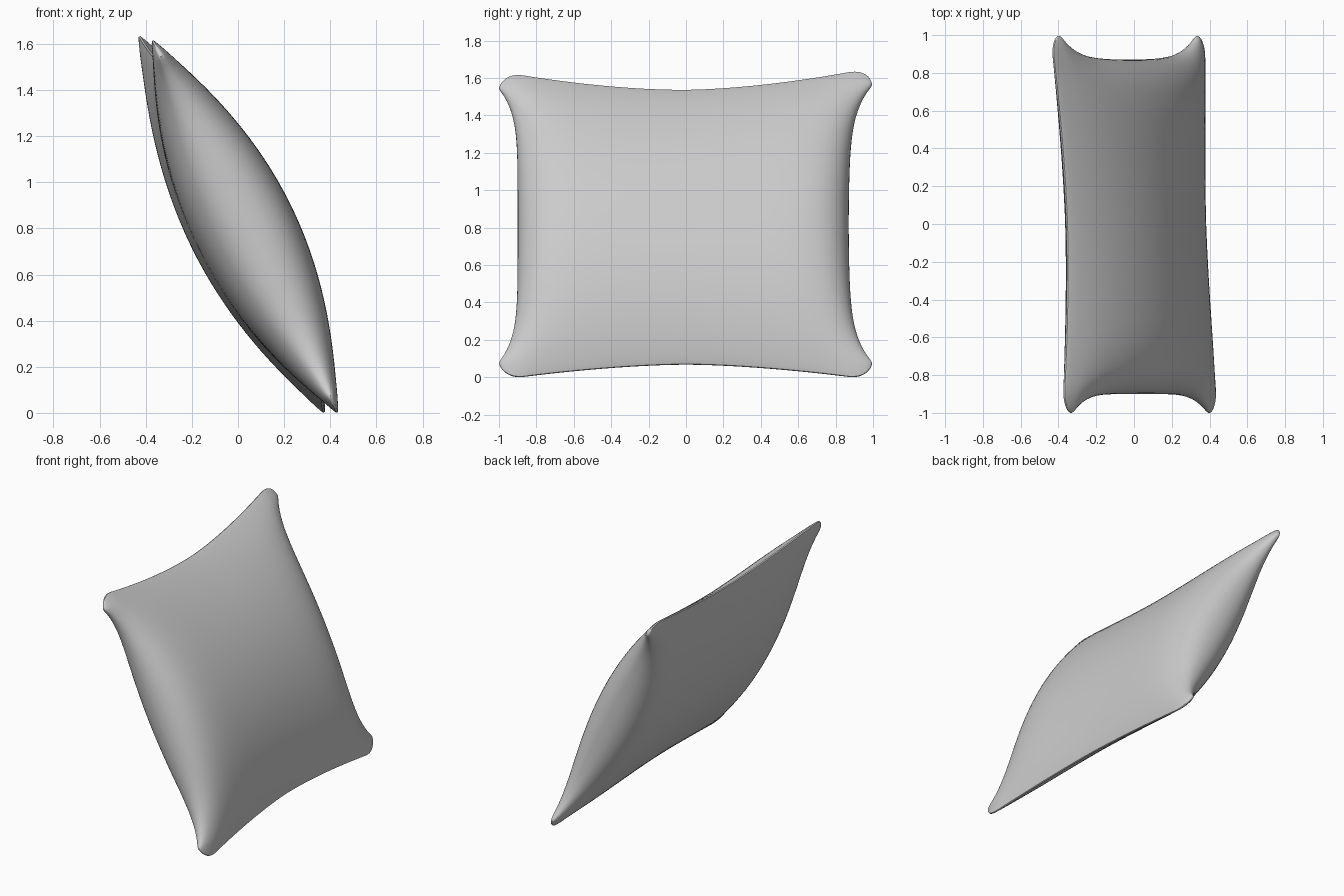
import bpy, bmesh, math
from mathutils import Vector

if "Cube" in bpy.data.objects:
    bpy.data.objects.remove(bpy.data.objects["Cube"], do_unlink=True)

fabric = bpy.data.materials.new("grey fabric")
fabric.use_nodes = True
colour = (0.6, 0.6, 0.6, 1)
fabric.diffuse_color = colour
fabric.node_tree.nodes["Principled BSDF"].inputs["Base Color"].default_value = colour

# The cushion leans back: UP runs along its height, OUT is its face direction
UP = Vector((-0.443, 0, 0.897))
OUT = Vector((0.897, 0, 0.443))
CENTRE = Vector((0, 0, 0.815))
EAR = 0.1        # corner rounding radius
SEAM = 0.004     # half width of the seam


def outline(u, v):
    """Map a unit square onto a cushion outline with rounded, flared corners."""
    flare = 0.02 * v * v + 0.17 * v ** 6
    y = abs(u) * (0.885 + min(0.115, flare))
    s = abs(v) * (0.817 + 0.086 * min(1, (abs(u) / 0.88) ** 1.7))
    a, b = (y - 0.9) / EAR, (s - 0.803) / EAR
    if a > 0 and b > 0:
        y = 0.9 + EAR * a * math.sqrt(max(0, 1 - b * b / 2))
        s = 0.803 + EAR * b * math.sqrt(max(0, 1 - a * a / 2))
    # The middle sags slightly off centre
    return (math.copysign(y, u) - 0.015 * (1 - v * v),
            math.copysign(s, v) - 0.015 * (1 - u * u))


def puff(u, v):
    """Stuffing: a rounded arch up the height, level along the length, blunt ends."""
    return max(0, 1 - v * v) ** 0.9 * math.sqrt(max(0, 1 - abs(u) ** 7))


def place(vert, side, depth):
    u, v = (math.sin(c * math.pi / 2) for c in vert.co.xy)
    y, s = outline(u, v)
    point = CENTRE + UP * s + OUT * side * (SEAM + depth * puff(u, v))
    vert.co = point + Vector((-0.032 * y, y, 0.01 * y * max(v, 0)))


# Two sheets joined around the seam
bm = bmesh.new()
bmesh.ops.create_grid(bm, x_segments=56, y_segments=48, size=1)
back = list(bm.verts)
extruded = bmesh.ops.extrude_face_region(bm, geom=list(bm.faces), use_keep_orig=True)
front = [g for g in extruded["geom"] if isinstance(g, bmesh.types.BMVert)]
for vert in back:
    place(vert, -1, 0.208)
for vert in front:
    place(vert, 1, 0.227)
bmesh.ops.recalc_face_normals(bm, faces=bm.faces)

mesh = bpy.data.meshes.new("cushion")
bm.to_mesh(mesh)
bm.free()
cushion = bpy.data.objects.new("cushion", mesh)
bpy.context.collection.objects.link(cushion)
mesh.materials.append(fabric)

bpy.ops.object.select_all(action="DESELECT")
cushion.select_set(True)
bpy.context.view_layer.objects.active = cushion
bpy.ops.object.shade_smooth_by_angle(angle=math.radians(40))
